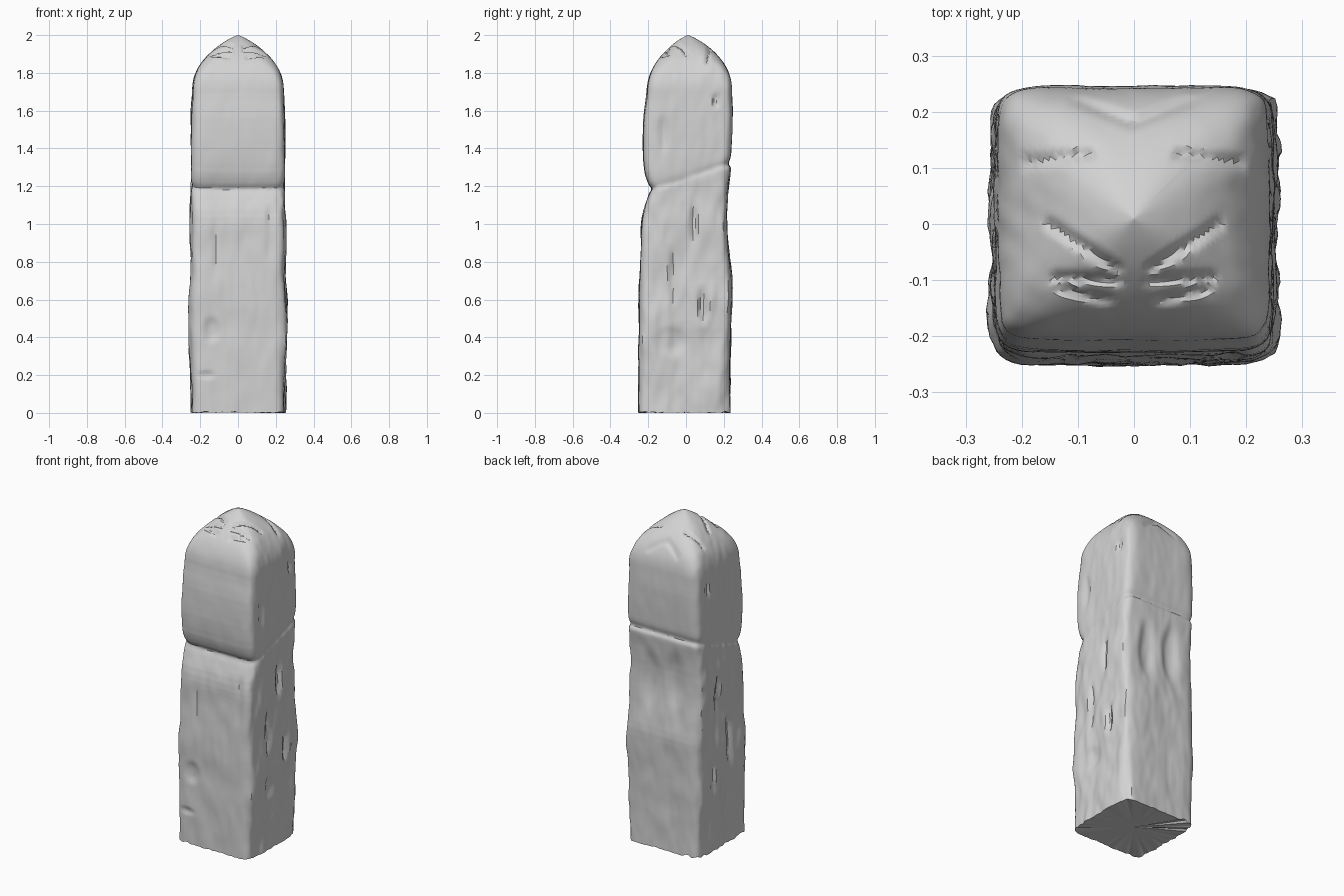
import bpy, bmesh, math
from mathutils import Vector, noise

cube = bpy.data.objects.get("Cube")
if cube:
    bpy.data.objects.remove(cube)

SIDE = 30            # quads along each side of the square section
SEAM = 1.245         # height of the sloping joint at the pillar's axis
DOME = 1.7           # height where the crown starts

# height, half width, front depth, back depth
STATIONS = [
    (0, .247, .25, .234), (.3, .25, .25, .234), (.45, .257, .249, .236),
    (.6, .253, .25, .242), (.7, .247, .246, .246), (.85, .25, .24, .226),
    (.95, .252, .236, .217), (1.05, .25, .236, .216), (1.14, .247, .225, .226),
    (1.22, .247, .195, .24), (1.245, .24, .18, .225), (1.28, .246, .2, .238),
    (1.34, .247, .22, .241), (1.45, .247, .23, .244), (1.58, .246, .226, .246),
    (1.7, .241, .206, .242), (2.1, .241, .206, .242)]

# weathered hollows: axis, side, position along face, height, half width, half height, depth
GOUGES = [
    ("x", 1, .04, 1.0, .02, .09, .016), ("x", 1, -.07, .72, .02, .14, .016),
    ("x", 1, .09, .57, .022, .09, .02), ("x", 1, -.08, .38, .07, .07, .012),
    ("x", 1, -.12, 1.48, .025, .09, .012), ("x", 1, .16, 1.65, .015, .04, .014),
    ("x", -1, .05, .95, .02, .12, .016), ("x", -1, -.06, .65, .025, .13, .016),
    ("x", -1, .1, .45, .02, .1, .016), ("x", -1, .14, 1.62, .015, .05, .012),
    ("y", -1, -.14, .44, .04, .06, .014), ("y", -1, -.12, .85, .012, .12, .008),
    ("y", -1, .17, .95, .02, .14, .01), ("y", -1, -.17, .2, .04, .02, .008),
    ("y", 1, .09, 1.03, .05, .16, .018), ("y", 1, -.08, 1.05, .05, .16, .018)]

# worn creases across the crown, each mirrored: start and end in plan
CREASES = [((.15, 0), (.03, -.08)), ((.14, -.095), (.03, -.1)),
           ((.13, -.115), (.05, -.135)), ((.19, .11), (.08, .125)),
           ((.1, .22), (0, .18))]


def smooth(t):
    t = max(0, min(1, t))
    return t * t * (3 - 2 * t)


def station(s):
    for a, b in zip(STATIONS, STATIONS[1:]):
        if s <= b[0]:
            t = max(0, (s - a[0]) / (b[0] - a[0]))
            return Vector([p + (q - p) * t for p, q in zip(a[1:], b[1:])])


def profile(s):
    # softened section sizes, kept crisp close to the joint
    r = min(.04, .004 + .3 * abs(s - SEAM))
    return (station(s - r) + station(s) * 2 + station(s + r)) / 4


def segment_distance(p, a, b):
    a, b = Vector(a), Vector(b)
    d = b - a
    t = max(0, min(1, (p - a).dot(d) / d.length_squared))
    return (p - a - d * t).length


def surface(u, v, s):
    # u, v run round a unit square; the section is a rounded square
    k = max(0, (s - DOME) / (2 - DOME))
    shrink = (1 - k ** 2.2) ** .85
    n = 10 - 7.3 * smooth(k * 1.1)
    half, front, back = profile(s)
    r = (abs(u) ** n + abs(v) ** n) ** (-1 / n)
    x = u * r * half * shrink
    y = .01 * smooth(k) + ((back - front) / 2 + v * r * (back + front) / 2) * shrink
    z = s + .33 * y * smooth(1 - abs(s - SEAM) / .5)

    # chipped lower back corner
    over = x + y - .44 - .04 * smooth(s / .8)
    if over > 0 and s < .9:
        x, y = x - over / 2, y - over / 2

    # rough weathering, stronger on the two flanks
    flank = abs(u) > abs(v)
    rough = noise.noise(Vector((x * 9, y * 9, z * 4))) * .009
    rough += noise.noise(Vector((x * 30, y * 30, z * 9 + 7))) * .005
    rough *= (1.4 if flank else .7) * shrink * (.5 if s > SEAM else 1)
    for axis, side, pos, height, w, h, depth in GOUGES:
        on_face = flank and u * side > 0 if axis == "x" else not flank and v * side > 0
        if on_face:
            along = y if axis == "x" else x
            d = ((along - pos) / w) ** 2 + ((z - height) / h) ** 2
            rough -= depth * math.exp(-d * d)
    out = Vector((u ** 3, v ** 3)).normalized()
    x, y = x + out.x * rough, y + out.y * rough

    # crown creases and ragged foot
    if k > .25:
        p = Vector((abs(x), y))
        gap = min(segment_distance(p, a, b) for a, b in CREASES)
        z -= .014 * (1 - smooth(gap / .016))
    if s < .02:
        z = abs(noise.noise(Vector((x * 20, y * 20, 3)))) * .02
    return x, y, max(0, z)


# unit square outline
outline = []
for i in range(SIDE):
    t = -1 + 2 * i / SIDE
    outline.append((t, -1))
outline = [p for turn in range(4) for p in
           [((x, y), (-y, x), (-x, -y), (y, -x))[turn] for x, y in outline]]

levels = [DOME * i / 170 for i in range(170)]
levels += [DOME + (2 - DOME) * math.sin(math.pi / 2 * i / 46) for i in range(45)]

bm = bmesh.new()
rings = [[bm.verts.new(surface(u, v, s)) for u, v in outline] for s in levels]
count = len(outline)
for low, high in zip(rings, rings[1:]):
    for i in range(count):
        j = (i + 1) % count
        bm.faces.new((low[i], low[j], high[j], high[i]))
apex = bm.verts.new((0, .01, 2))
foot = bm.verts.new((0, 0, .005))
for i in range(count):
    j = (i + 1) % count
    bm.faces.new((rings[-1][i], rings[-1][j], apex))
    bm.faces.new((rings[0][j], rings[0][i], foot))
bmesh.ops.recalc_face_normals(bm, faces=bm.faces)

mesh = bpy.data.meshes.new("stone_pillar")
bm.to_mesh(mesh)
bm.free()
pillar = bpy.data.objects.new("stone_pillar", mesh)
bpy.context.collection.objects.link(pillar)

# one plain stone colour
stone = bpy.data.materials.new("grey stone")
stone.use_nodes = True
colour = (.65, .65, .65, 1)
stone.diffuse_color = colour
stone.node_tree.nodes["Principled BSDF"].inputs["Base Color"].default_value = colour
mesh.materials.append(stone)

bpy.context.view_layer.objects.active = pillar
pillar.select_set(True)
bpy.ops.object.shade_smooth_by_angle(angle=math.radians(35))
